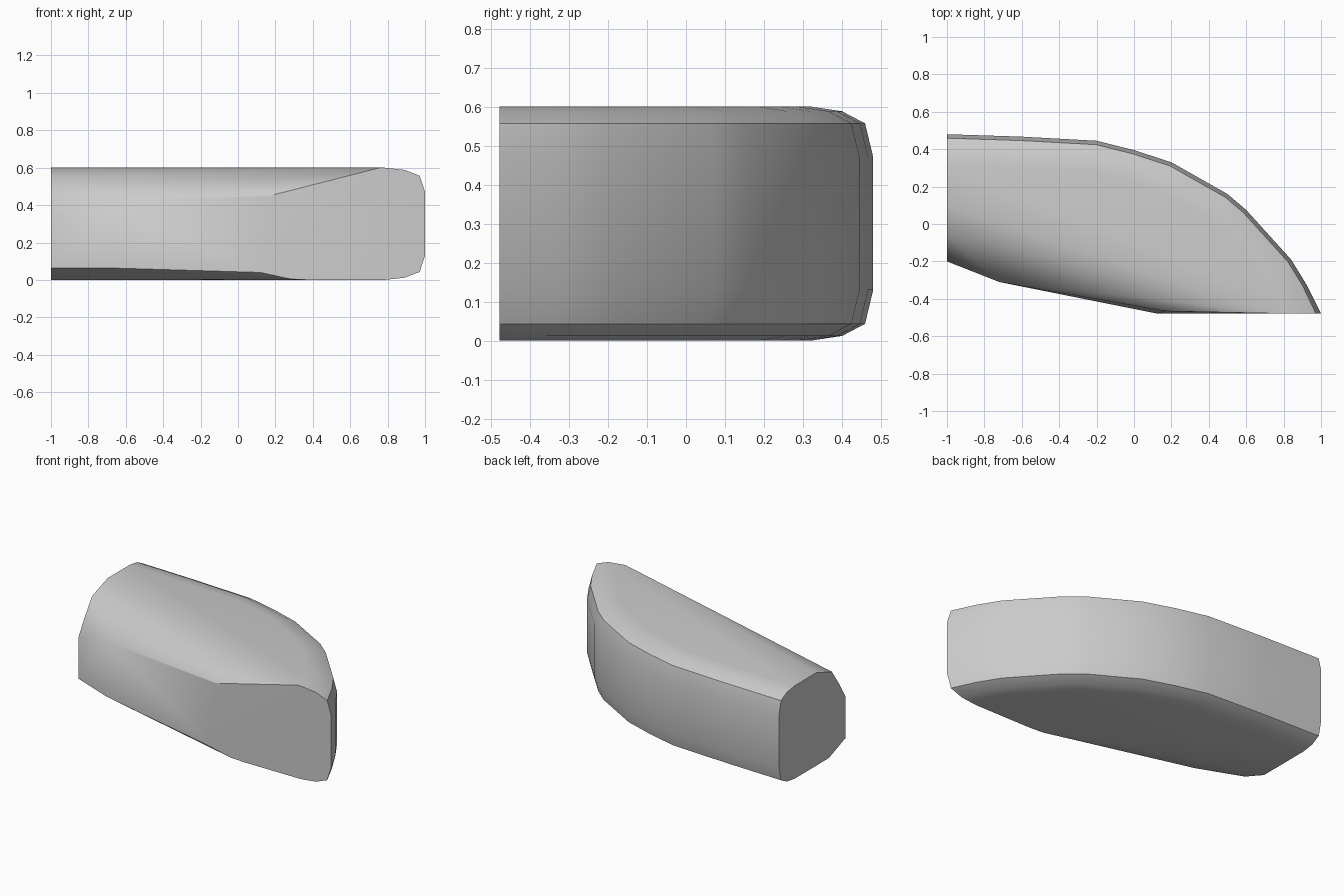
import bpy
import bmesh
import math
from mathutils import Vector

cube = bpy.data.objects.get("Cube")
if cube:
    bpy.data.objects.remove(cube, do_unlink=True)

HEIGHT = 0.6
FRONT = -0.478

# Plan of the curved back wall, from the flat end to the front tip
curve = [Vector(p) for p in (
    (-1, 0.48), (-0.6, 0.467), (-0.2, 0.445), (0, 0.395), (0.2, 0.33), (0.5, 0.16),
    (0.6, 0.075), (0.84, -0.19), (0.92, -0.32), (1, FRONT))]

# Rounded rim: inset from the wall and distance from the top or bottom
rim = [(0, 0.13), (0.021, 0.043), (0.08, 0.012), (0.16, 0)]


def inset_direction(i):
    """Inward direction in plan; the two ends slide along their flat faces."""
    if i == 0:
        return Vector((0, -1))
    if i == len(curve) - 1:
        return Vector((-1.35, 0))
    along = (curve[i + 1] - curve[i - 1]).normalized()
    return Vector((along.y, -along.x))


points = []
for i, p in enumerate(curve):
    for inset, depth in rim:
        q = p + inset_direction(i) * inset
        points += [(q.x, q.y, depth), (q.x, q.y, HEIGHT - depth)]

# Upper chamfer and slanted front
points += [(0.76, FRONT, 0.6), (0.17, -0.466, 0.45), (-0.72, -0.31, 0.42),
           (-1, -0.2, 0.33), (-1, -0.14, 0.43), (-1, -0.06, 0.545), (-1, 0.1, 0.6)]

# Lower edge of the front
points += [(0.38, FRONT, 0), (0.28, FRONT, 0.005), (0.12, FRONT, 0.04),
           (-0.72, -0.31, 0.065), (-1, -0.2, 0.065), (-1, -0.03, 0)]

# Wrap the sections in one convex skin and merge flat regions
bm = bmesh.new()
for p in points:
    bm.verts.new(p)
bmesh.ops.convex_hull(bm, input=bm.verts[:])
bmesh.ops.delete(bm, geom=[v for v in bm.verts if not v.link_faces], context='VERTS')
bmesh.ops.dissolve_limit(bm, angle_limit=math.radians(0.5),
                         verts=bm.verts[:], edges=bm.edges[:])
bmesh.ops.recalc_face_normals(bm, faces=bm.faces[:])

mesh = bpy.data.meshes.new("curved_block")
bm.to_mesh(mesh)
bm.free()
block = bpy.data.objects.new("curved_block", mesh)
bpy.context.collection.objects.link(block)

# Plain light grey
grey = bpy.data.materials.new("light_grey")
grey.use_nodes = True
colour = (0.6, 0.6, 0.6, 1)
grey.diffuse_color = colour
grey.node_tree.nodes["Principled BSDF"].inputs["Base Color"].default_value = colour
mesh.materials.append(grey)

bpy.ops.object.select_all(action='DESELECT')
block.select_set(True)
bpy.context.view_layer.objects.active = block
bpy.ops.object.shade_smooth_by_angle(angle=math.radians(30))
